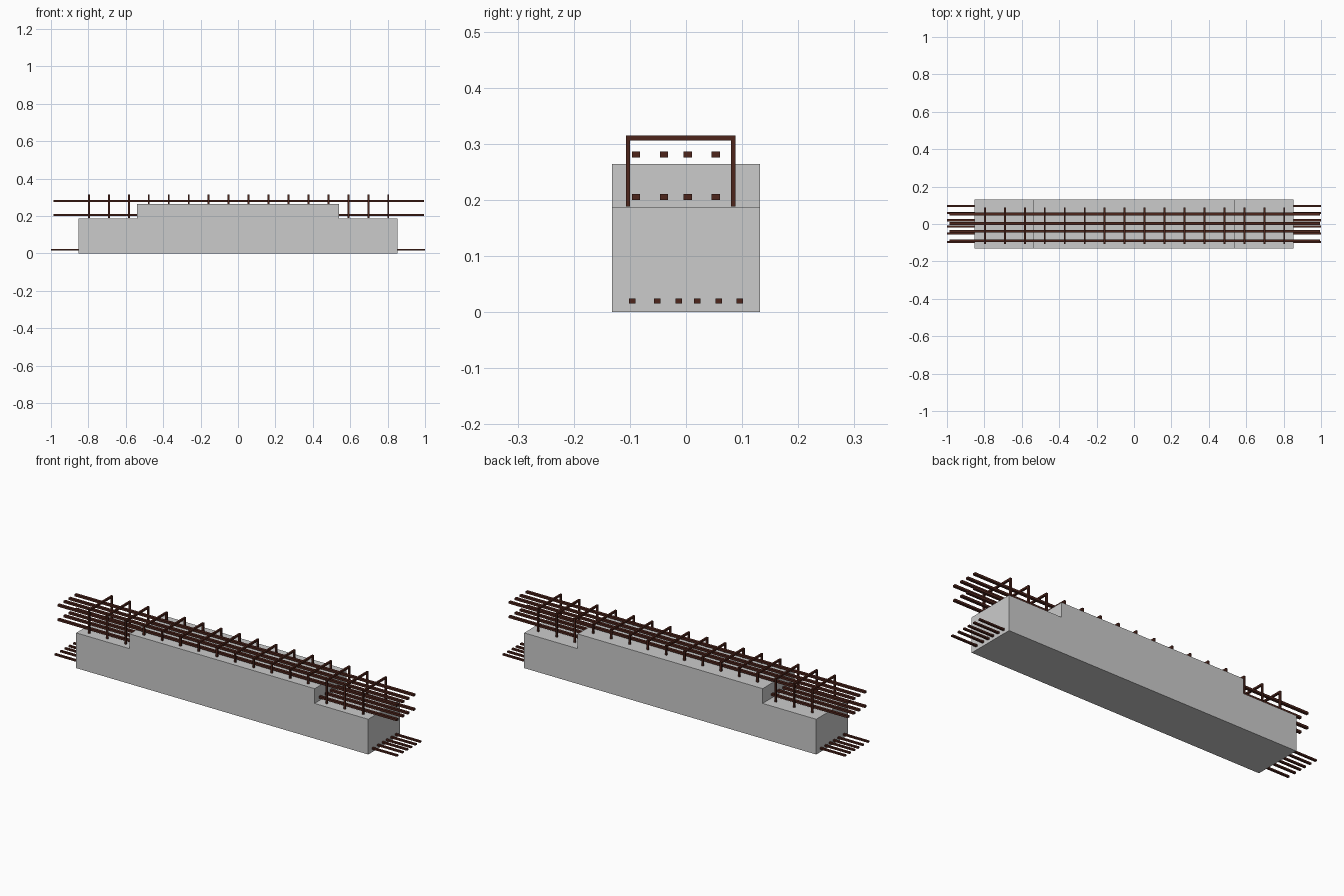
import bpy, bmesh
from mathutils import Vector

if "Cube" in bpy.data.objects:
    bpy.data.objects.remove(bpy.data.objects["Cube"])

rust = bpy.data.materials.new("rusty_steel")
rust.diffuse_color = (0.075, 0.018, 0.011, 1)
rust.use_nodes = True
rust.node_tree.nodes["Principled BSDF"].inputs["Base Color"].default_value = rust.diffuse_color


def extrude_profile(name, points, offset, mat=None):
    """Closed polygon of 3D points extruded along offset."""
    bm = bmesh.new()
    face = bm.faces.new([bm.verts.new(p) for p in points])
    ext = bmesh.ops.extrude_face_region(bm, geom=[face])
    moved = [g for g in ext["geom"] if isinstance(g, bmesh.types.BMVert)]
    bmesh.ops.translate(bm, verts=moved, vec=Vector(offset))
    bmesh.ops.recalc_face_normals(bm, faces=bm.faces)
    mesh = bpy.data.meshes.new(name)
    bm.to_mesh(mesh)
    bm.free()
    obj = bpy.data.objects.new(name, mesh)
    bpy.context.collection.objects.link(obj)
    if mat:
        mesh.materials.append(mat)
    return obj


def bar(name, x0, x1, y, z, w, h):
    pts = [(x0, y + sy * w / 2, z + sz * h / 2)
           for sy, sz in ((-1, -1), (1, -1), (1, 1), (-1, 1))]
    return extrude_profile(name, pts, (x1 - x0, 0, 0), rust)


# Concrete beam with a raised middle
half = [(0.853, 0), (0.853, 0.186), (0.54, 0.186), (0.54, 0.264)]
outline = half + [(-x, z) for x, z in reversed(half)]
extrude_profile("concrete_beam", [(x, -0.132, z) for x, z in outline], (0, 0.264, 0))

# Bottom reinforcement bars
for i, y in enumerate((-0.096, -0.051, -0.013, 0.02, 0.058, 0.096)):
    bar(f"bottom_bar_{i + 1}", -1.0, 1.0, y, 0.02, 0.0115, 0.0085)

# Two layers of upper reinforcement bars
for layer, z in (("lower", 0.205), ("upper", 0.281)):
    for i, y in enumerate((-0.089, -0.039, 0.003, 0.053)):
        bar(f"{layer}_top_bar_{i + 1}", -0.987, 0.994, y, z, 0.0145, 0.011)

# Stirrups: open-bottomed hoops spaced along the beam
y0, y1, z0, z1, leg, top = -0.107, 0.088, 0.188, 0.315, 0.0075, 0.0095
hoop = [(y0, z0), (y0 + leg, z0), (y0 + leg, z1 - top), (y1 - leg, z1 - top),
        (y1 - leg, z0), (y1, z0), (y1, z1), (y0, z1)]
for i in range(16):
    x = -0.797 + i * 0.1067
    extrude_profile(f"stirrup_{i + 1}", [(x - 0.005, y, z) for y, z in hoop],
                    (0.01, 0, 0), rust)
